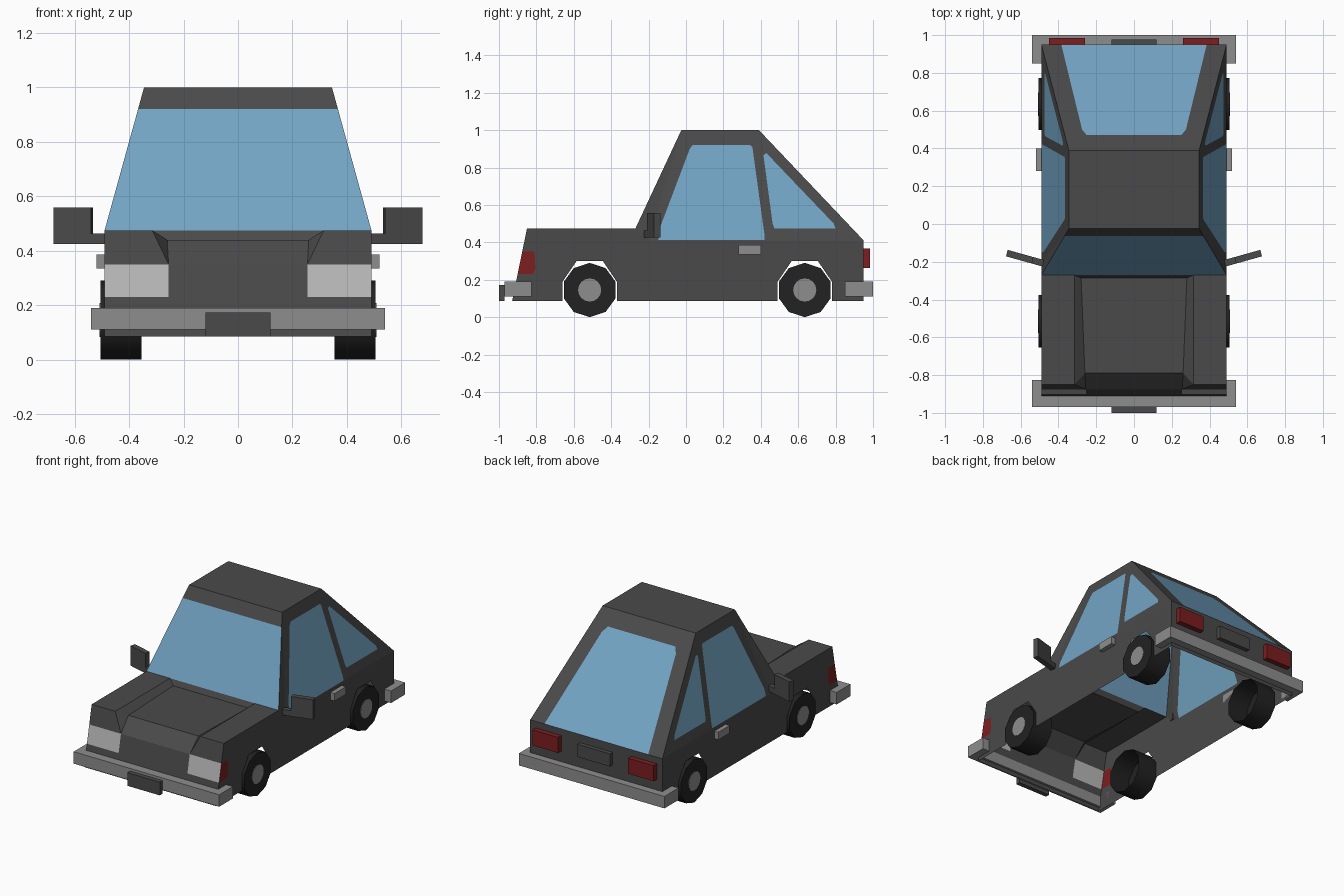
import bpy, bmesh, math
from mathutils import Vector

if "Cube" in bpy.data.objects:
    bpy.data.objects.remove(bpy.data.objects["Cube"])


def material(name, r, g, b):
    m = bpy.data.materials.new(name)
    m.use_nodes = True
    m.diffuse_color = (r, g, b, 1)
    m.node_tree.nodes["Principled BSDF"].inputs["Base Color"].default_value = (r, g, b, 1)
    return m


paint = material("dark grey paint", .068, .068, .068)
glass = material("blue glass", .17, .37, .55)
lamp = material("pale lamp", .48, .48, .48)
red = material("red lens", .2, .013, .015)
chrome = material("grey trim", .27, .27, .27)
rubber = material("black rubber", .016, .016, .016)
PAINT, GLASS, LAMP, RED = range(4)


def finish(name, bm, *mats):
    me = bpy.data.meshes.new(name)
    bm.to_mesh(me)
    bm.free()
    for m in mats:
        me.materials.append(m)
    ob = bpy.data.objects.new(name, me)
    bpy.context.collection.objects.link(ob)
    return ob


def prism(name, points, along, mat, open_start=False):
    """Extrude a flat outline along a vector."""
    bm = bmesh.new()
    a = [bm.verts.new(p) for p in points]
    b = [bm.verts.new(Vector(p) + Vector(along)) for p in points]
    start = bm.faces.new(a)
    bm.faces.new(b)
    for i in range(len(a)):
        j = (i + 1) % len(a)
        bm.faces.new((a[i], a[j], b[j], b[i]))
    bmesh.ops.recalc_face_normals(bm, faces=bm.faces)
    if open_start:
        bmesh.ops.delete(bm, geom=[start], context='FACES_ONLY')
    return finish(name, bm, mat)


def box(name, x0, x1, y0, y1, z0, z1, mat):
    outline = [(x0, y0, z0), (x1, y0, z0), (x1, y1, z0), (x0, y1, z0)]
    return prism(name, outline, (0, 0, z1 - z0), mat)


# Main dimensions
W, RW = .49, .345                # half widths of body and roof
SILL, BELT, HOOD = .085, .41, .475
FRONT_AXLE, REAR_AXLE, RADIUS = -.515, .635, .145
LAMP_LOW, LAMP_TOP, LAMP_IN = .23, .35, .255
SCREEN_Y, ROOF_Y0, ROOF_Y1, TAIL = -.27, -.025, .39, .95


def nose(z):
    return -.93 + .08 * (z - SILL) / (HOOD - SILL)


def side_x(z):
    return W - (W - RW) * (z - BELT) / (1 - BELT)


def slope(x, y):
    """Point on the sloping tail."""
    return (x, y, 1 - (1 - BELT) * (y - ROOF_Y1) / (TAIL - ROOF_Y1))


body = bmesh.new()


def face(points, mat=PAINT):
    f = body.faces.new([body.verts.new(p) for p in points])
    f.material_index = mat


def mirrored(points, mat=PAINT):
    for s in (1, -1):
        face([(s * x, y, z) for x, y, z in points], mat)


def across(points, mat=PAINT):
    """Face spanning both sides from its right-hand points."""
    face(points + [(-x, y, z) for x, y, z in reversed(points)], mat)


def arch(cy):
    h = RADIUS
    return [(cy + h, SILL), (cy + h, .19), (cy + .07, .3),
            (cy - .07, .3), (cy - h, .19), (cy - h, SILL)]


# Lower sides with wheel arches and side lenses
lens = [(nose(LAMP_LOW), LAMP_LOW), (-.82, LAMP_LOW), (-.805, .26),
        (-.81, LAMP_TOP), (nose(LAMP_TOP), LAMP_TOP)]
lower = [(nose(SILL), SILL)] + lens + [(nose(HOOD), HOOD), (SCREEN_Y, HOOD), (-.2, BELT),
         (TAIL, BELT), (TAIL, SILL)] + arch(REAR_AXLE) + arch(FRONT_AXLE)
mirrored([(W, y, z) for y, z in lower])
mirrored([(W, y, z) for y, z in lens], RED)

# Nose panel and headlights
across([(W, nose(SILL), SILL), (W, nose(LAMP_LOW), LAMP_LOW)])
lo, hi = (nose(LAMP_LOW), LAMP_LOW), (nose(LAMP_TOP), LAMP_TOP)
across([(LAMP_IN, *lo), (LAMP_IN, *hi)])
mirrored([(W, *lo), (W, *hi), (LAMP_IN, *hi), (LAMP_IN, *lo)], LAMP)

# Hood with its sunken centre
rim_back, rim_front = (.315, SCREEN_Y, HOOD), (.315, nose(HOOD), HOOD)
floor_back, floor_front = (.28, -.286, .44), (.26, -.79, .44)
lip = (LAMP_IN, *hi)
mirrored([(W, *hi), (W, nose(HOOD), HOOD), rim_front, lip])
mirrored([(W, SCREEN_Y, HOOD), (W, nose(HOOD), HOOD), rim_front, rim_back])
mirrored([rim_back, rim_front, floor_front, floor_back])
mirrored([rim_front, lip, floor_front])
across([lip, floor_front])
across([floor_front, floor_back])
across([floor_back, rim_back])

# Windscreen, roof and tail
low = Vector((W, SCREEN_Y, HOOD))
top = Vector((RW, ROOF_Y0, 1))
header = tuple(low.lerp(top, .848))
low, top = tuple(low), tuple(top)
across([low, header], GLASS)
across([header, top])
across([top, (RW, ROOF_Y1, 1)])
across([(W, TAIL, SILL), (W, TAIL, BELT)])
pane = [slope(.385, TAIL), slope(.275, .5), slope(.25, .47)]
across(pane, GLASS)
mirrored([slope(W, TAIL), slope(RW, ROOF_Y1)] + pane[::-1])
across([pane[2], slope(RW, ROOF_Y1)])

# Cabin sides with door and quarter windows
frame = [(-.2, BELT), (ROOF_Y0, 1), (ROOF_Y1, 1), (TAIL, BELT)]
door = [(-.147, .412), (.42, .412), (.42, .437), (.355, .91),
        (.345, .92), (.035, .92), (.02, .9), (-.147, .458)]
quarter = [(.473, .473), (.8, .473), (.79, .5), (.43, .877), (.414, .866), (.463, .5)]
mirrored([low, top, (W, -.2, BELT)])
for s in (1, -1):
    edges = []
    for loop in (frame, door, quarter):
        vs = [body.verts.new((s * side_x(z), y, z)) for y, z in loop]
        edges += [body.edges.new((vs[i - 1], vs[i])) for i in range(len(vs))]
    bmesh.ops.triangle_fill(body, use_beauty=True, edges=edges, normal=(s * .97, 0, .24))
for loop in (door, quarter):
    mirrored([(side_x(z), y, z) for y, z in loop], GLASS)

# Weld the shell and face it outward
bmesh.ops.remove_doubles(body, verts=body.verts, dist=.0005)
body.normal_update()
for f in body.faces:
    if f.normal.dot(f.calc_center_median()) < 0:
        f.normal_flip()
finish("body_shell", body, paint, glass, lamp, red)


# Wraparound bumpers
def bumper(name, outer, inner, end):
    half = [(.54, end), (.54, outer)]
    back = [(W, inner), (W, end)]
    outline = half + [(-x, y) for x, y in half[::-1]] + [(-x, y) for x, y in back[::-1]] + back
    prism(name, [(x, y, .11) for x, y in outline], (0, 0, .08), chrome)


bumper("front_bumper", -.97, -.91, -.825)
bumper("rear_bumper", 1, TAIL, .85)
box("front_plate", -.12, .12, -1, -.97, .085, .173, paint)
box("rear_plate", -.12, .12, TAIL, .978, .27, .355, paint)


# Wheels, lights, handles and mirrors on both sides
def circle(x, cy, r, n):
    return [(x, cy + r * math.sin(math.tau * i / n), RADIUS + r * math.cos(math.tau * i / n))
            for i in range(n)]


for s, side in ((1, "left"), (-1, "right")):
    for cy, end in ((FRONT_AXLE, "front"), (REAR_AXLE, "rear")):
        tyre = prism(f"{end}_{side}_tyre", circle(s * .355, cy, RADIUS, 10),
                     (s * .15, 0, 0), rubber, open_start=True)
        bpy.ops.object.select_all(action='DESELECT')
        tyre.select_set(True)
        bpy.context.view_layer.objects.active = tyre
        bpy.ops.object.shade_smooth_by_angle(angle=math.radians(40))
        prism(f"{end}_{side}_hub", circle(s * .5, cy, .062, 16), (s * .008, 0, 0), chrome)
    box(f"{side}_tail_light", s * .26, s * .45, TAIL, .985, .262, .366, red)
    box(f"{side}_door_handle", s * W, s * .52, .28, .4, .335, .386, chrome)
    arm = [(0, .425), (.2, .425), (.2, .558), (.058, .558), (.058, .463), (0, .463)]
    prism(f"{side}_mirror", [(s * (.485 + .963 * d), -.225 + .27 * d, z) for d, z in arm],
          (s * -.009, .034, 0), paint)
